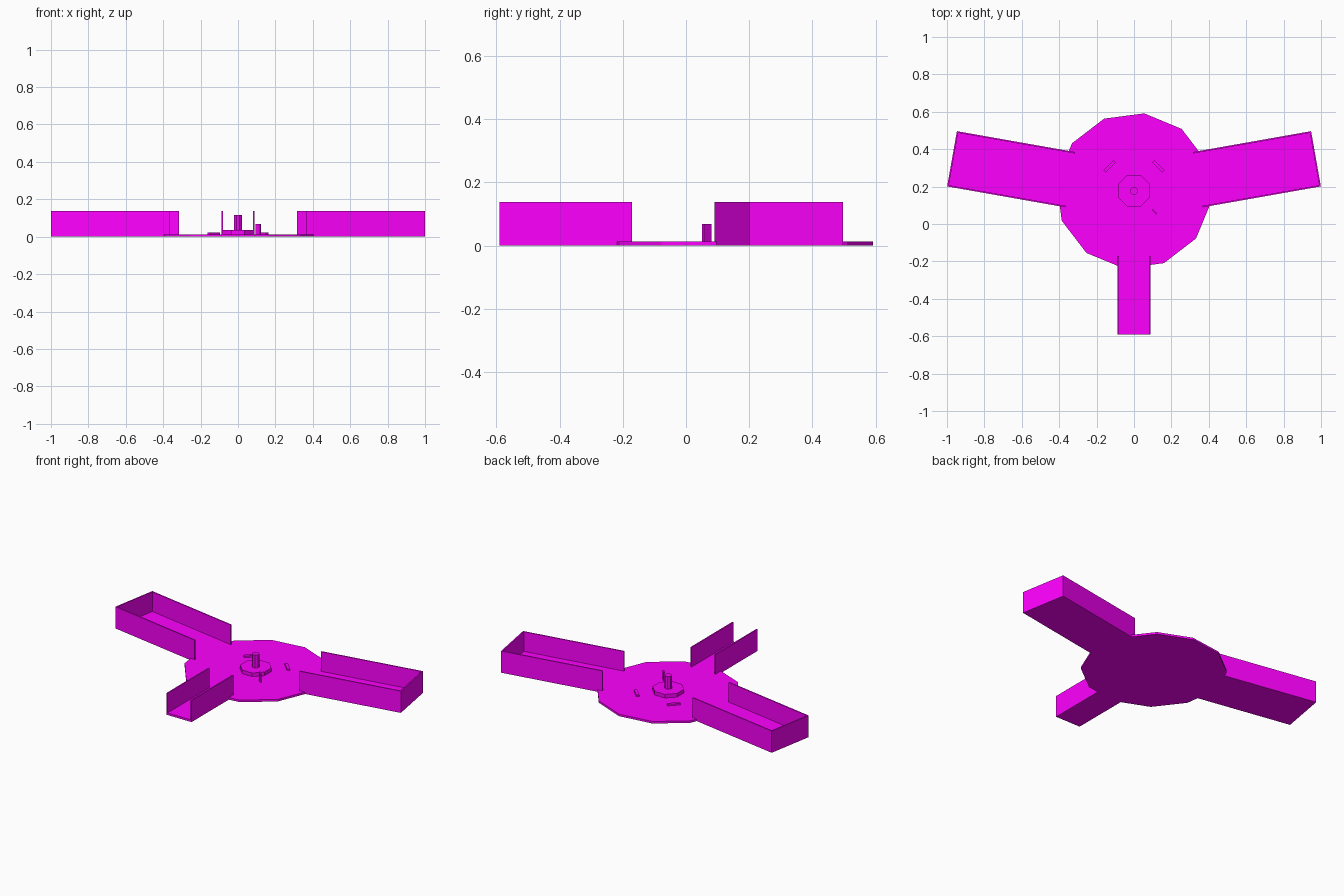
import bpy, math
from mathutils import Matrix

if "Cube" in bpy.data.objects:
    bpy.data.objects.remove(bpy.data.objects["Cube"])

HUB_Y = 0.177      # centre of the deck
DECK = 0.013       # floor thickness
WALL_TOP = 0.137
T = 0.008          # wall thickness

mat = bpy.data.materials.new("magenta")
mat.diffuse_color = (1.0, 0.0, 1.0, 1.0)
mat.use_nodes = True
mat.node_tree.nodes["Principled BSDF"].inputs["Base Color"].default_value = mat.diffuse_color


def prism(name, sides, radius, z0, z1, first_angle):
    bpy.ops.mesh.primitive_cylinder_add(vertices=sides, radius=radius, depth=z1 - z0)
    ob = bpy.context.object
    ob.name = name
    # cylinder's first vertex points along +y
    ob.matrix_world = (Matrix.Translation((0, HUB_Y, (z0 + z1) / 2))
                       @ Matrix.Rotation(math.radians(first_angle - 90), 4, 'Z'))
    ob.data.materials.append(mat)


def box(name, u, v, z, angle, origin=(0, HUB_Y)):
    """Box spanning ranges u (along), v (across), z in a frame turned by angle."""
    bpy.ops.mesh.primitive_cube_add(size=1)
    ob = bpy.context.object
    ob.name = name
    mid = [(r[0] + r[1]) / 2 for r in (u, v, z)]
    size = [r[1] - r[0] for r in (u, v, z)]
    ob.data.transform(Matrix.Translation(mid) @ Matrix.Diagonal((*size, 1)))
    ob.matrix_world = (Matrix.Translation((origin[0], origin[1], 0))
                       @ Matrix.Rotation(math.radians(angle), 4, 'Z'))
    ob.data.materials.append(mat)


def tray(name, angle, start, end, half, closed):
    box(name + "_floor", (start - 0.05, end), (-half, half), (0, DECK), angle)
    for side, a, b in (("a", -half, -half + T), ("b", half - T, half)):
        box(f"{name}_wall_{side}", (start, end), (a, b), (DECK, WALL_TOP), angle)
    if closed:
        box(name + "_end_wall", (end - T, end), (-half + T, half - T),
            (DECK, WALL_TOP), angle)


# Twelve-sided deck, hub disc and centre pin
prism("deck", 12, 0.418, 0, DECK, 22.5)
prism("hub_disc", 8, 0.092, DECK, 0.036, 22.5)
prism("hub_pin", 8, 0.022, 0.036, 0.117, 22.5)

# Two wide closed trays and the narrow open front one
tray("right_tray", 10, 0.346, 0.988, 0.15, True)
tray("left_tray", 170, 0.346, 0.988, 0.15, True)
tray("front_tray", -90, 0.348, 0.767, 0.088, False)

# Low slats behind the hub and an upright tab in front
for name, s in (("right_slat", 1), ("left_slat", -1)):
    box(name, (-0.038, 0.038), (-0.009, 0.009), (DECK, 0.023), -45 * s, (0.13 * s, 0.308))
box("upright_tab", (-0.017, 0.017), (-0.004, 0.004), (DECK, 0.068), -45, (0.109, 0.066))
